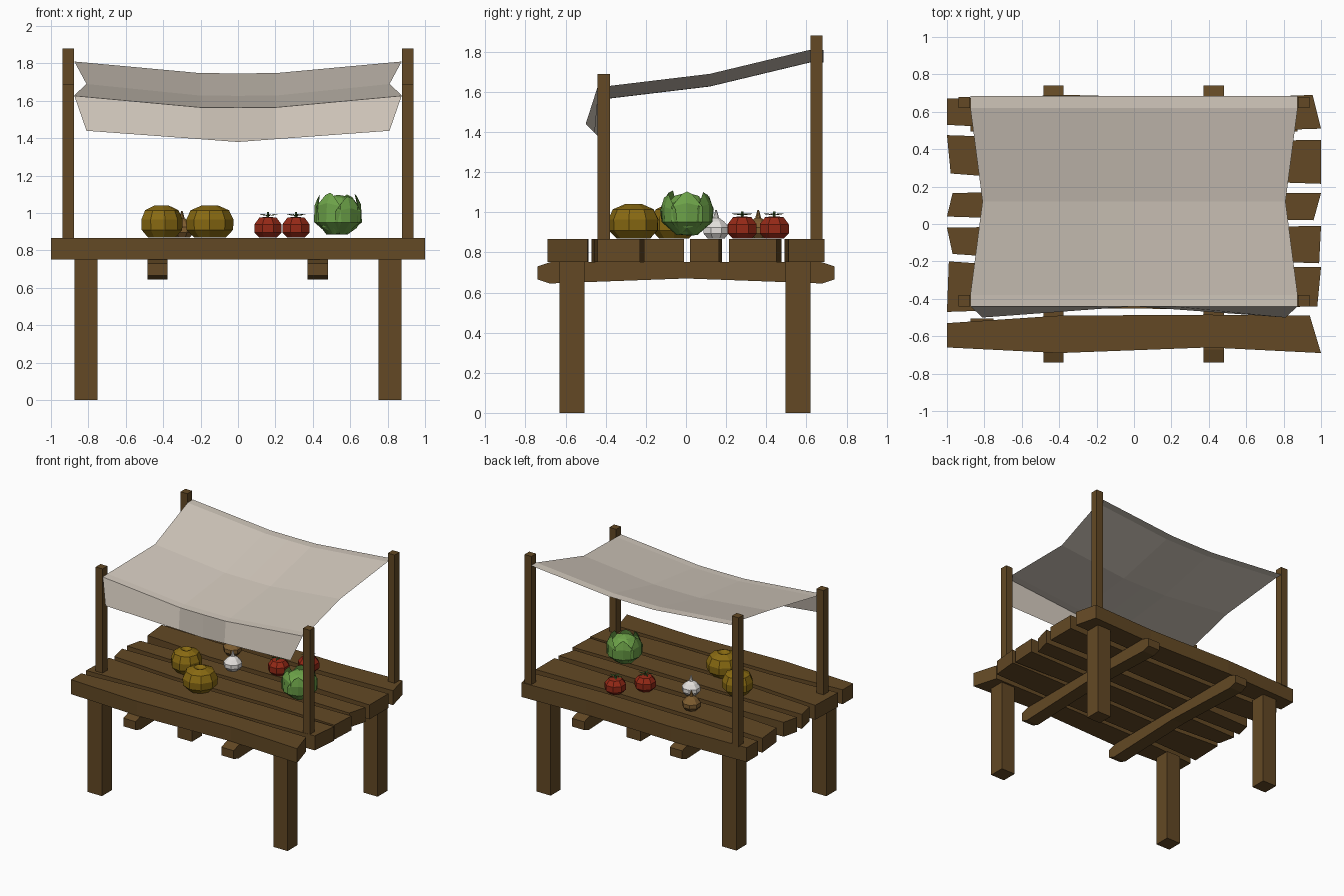
import bpy, bmesh, math, random
from mathutils import Vector

if "Cube" in bpy.data.objects:
    bpy.data.objects.remove(bpy.data.objects["Cube"])

random.seed(4)

def mat(name, r, g, b):
    m = bpy.data.materials.new(name)
    m.diffuse_color = (r, g, b, 1)
    m.use_nodes = True
    m.node_tree.nodes["Principled BSDF"].inputs["Base Color"].default_value = m.diffuse_color
    return m

WOOD = mat("brown wood", 0.125, 0.066, 0.018)
CANVAS = mat("canvas", 0.64, 0.575, 0.50)
GOLD = mat("golden squash", 0.25, 0.145, 0.006)
RED = mat("tomato red", 0.30, 0.022, 0.008)
LEAF = mat("cabbage green", 0.15, 0.36, 0.065)
STEM = mat("stem green", 0.05, 0.12, 0.025)
WHITE = mat("garlic white", 0.78, 0.75, 0.72)
ONION = mat("onion brown", 0.21, 0.11, 0.03)

def make(name, verts, faces, m, fix=True):
    me = bpy.data.meshes.new(name)
    me.from_pydata([tuple(v) for v in verts], [], faces)
    if fix:
        bm = bmesh.new()
        bm.from_mesh(me)
        bmesh.ops.recalc_face_normals(bm, faces=bm.faces)
        bm.to_mesh(me)
        bm.free()
    me.materials.append(m)
    ob = bpy.data.objects.new(name, me)
    bpy.context.collection.objects.link(ob)
    return ob

def prism(name, bottom, top, m):
    """Solid between two matching outlines."""
    n = len(bottom)
    faces = [tuple(range(n)), tuple(range(n, 2 * n))]
    faces += [(i, (i + 1) % n, n + (i + 1) % n, n + i) for i in range(n)]
    return make(name, bottom + top, faces, m)

def box(name, x0, x1, y0, y1, z0, z1, m):
    o = [(x0, y0), (x1, y0), (x1, y1), (x0, y1)]
    return prism(name, [(x, y, z0) for x, y in o], [(x, y, z1) for x, y in o], m)

def lathe(name, x, y, profile, m, n=8, turn=0.4):
    """Low-poly turned shape from (radius, height) pairs."""
    verts, faces = [], []
    for r, z in profile:
        for i in range(n):
            a = turn + 2 * math.pi * i / n
            verts.append((x + r * math.cos(a), y + r * math.sin(a), z))
    for k in range(len(profile) - 1):
        for i in range(n):
            j = (i + 1) % n
            faces.append((k * n + i, k * n + j, (k + 1) * n + j, (k + 1) * n + i))
    faces += [tuple(range(n)), tuple(range((len(profile) - 1) * n, len(profile) * n))]
    return make(name, verts, faces, m)

# Legs and posts
for sx, side in ((-1, "left"), (1, "right")):
    xa, xb = sorted((sx * 0.75, sx * 0.875))
    box("front_leg_" + side, xa, xb, -0.63, -0.505, 0, 0.755, WOOD)
    box("back_leg_" + side, xa, xb, 0.495, 0.62, 0, 0.755, WOOD)
    xa, xb = sorted((sx * 0.877, sx * 0.937))
    box("front_post_" + side, xa, xb, -0.44, -0.38, 0.86, 1.69, WOOD)
    box("back_post_" + side, xa, xb, 0.62, 0.68, 0.86, 1.88, WOOD)

# Uneven tabletop planks: (x, y) outlines, anticlockwise
planks = [
    [(-1, -.66), (-.4, -.69), (.4, -.66), (1, -.69), (.94, -.49), (.4, -.485), (-.4, -.49), (-1, -.53)],
    [(-1, -.47), (-.4, -.45), (.4, -.455), (.98, -.44), (1, -.23), (.4, -.23), (-.4, -.24), (-.99, -.20)],
    [(-.97, -.16), (-.4, -.20), (.4, -.19), (.99, -.21), (1, -.01), (.4, -.02), (-.4, -.01), (-1, -.02)],
    [(-1, .04), (-.4, .02), (.4, .03), (.96, .02), (1, .165), (.4, .17), (-.4, .18), (-.97, .165)],
    [(-.98, .27), (-.4, .225), (.4, .235), (1, .215), (1, .45), (.4, .44), (-.4, .455), (-1, .475)],
    [(-1, .53), (-.4, .50), (.4, .49), (1, .51), (.955, .69), (.4, .67), (-.35, .69), (-1, .67)],
]
for k, o in enumerate(planks):
    prism(f"table_plank_{k + 1}", [(x, y, 0.752) for x, y in o], [(x, y, 0.866) for x, y in o], WOOD)

# Cross beams under the planks
beam = [(-.74, .73), (-.74, .665), (-.68, .645), (0, .67), (.68, .645), (.74, .665), (.74, .73), (.67, .753), (-.67, .753)]
for x0, side in ((-.485, "left"), (.372, "right")):
    prism("cross_beam_" + side, [(x0, y, z) for y, z in beam], [(x0 + .108, y, z) for y, z in beam], WOOD)

# Sagging canopy: rows of (y, edge height, half width), last row is the front flap
rows = [(.685, 1.81, .875), (.62, 1.81, .875), (.12, 1.69, .81), (-.38, 1.63, .875), (-.44, 1.627, .875)]
verts, faces = [], []
for y, z, w in rows:
    verts += [(-w, y, z), (-.2, y, z - .062), (0, y, z - .063), (.2, y, z - .062), (w, y, z)]
verts += [(-.81, -.50, 1.44), (-.2, -.455, 1.395), (0, -.44, 1.38), (.2, -.455, 1.395), (.81, -.50, 1.44)]
for r in range(len(rows)):
    for c in range(4):
        a = r * 5 + c
        faces.append((a, a + 5, a + 6, a + 1))
make("canopy_cloth", verts, faces, CANVAS, fix=False)

# Squashes
for k, (x, y, r) in enumerate(((-.41, -.06, .115), (-.15, -.26, .13))):
    lathe(f"squash_{k + 1}", x, y, [(r * .65, .868), (r * .97, .91), (r * .99, .965), (r * .8, 1.015),
                                   (r * .35, 1.04), (r * .08, 1.025)], GOLD, 9, k * .5)

# Tomatoes with leafy stems
for k, (x, y) in enumerate(((.16, .28), (.31, .44))):
    lathe(f"tomato_{k + 1}", x, y, [(.05, .868), (.078, .895), (.078, .94), (.05, .975), (.012, .98)], RED, 8)
    v, f = [], []
    for i in range(5):
        a = 2 * math.pi * i / 5 + k
        d, s = Vector((math.cos(a), math.sin(a), 0)), Vector((-math.sin(a), math.cos(a), 0))
        c, b = Vector((x, y, .984)), len(v)
        v += [c, c + d * .03 - s * .011 + Vector((0, 0, .01)), c + d * .06 + Vector((0, 0, .008)),
              c + d * .03 + s * .011 + Vector((0, 0, .01))]
        f.append((b, b + 1, b + 2, b + 3))
    make(f"tomato_stem_{k + 1}", v, f, STEM, fix=False)
    lathe(f"tomato_stalk_{k + 1}", x, y, [(.008, .975), (.006, 1.005)], STEM, 4)

# Garlic and onion bulbs
bulb = [(.045, .868), (.068, .895), (.068, .925), (.042, .955), (.016, .972), (.004, 1.012)]
lathe("garlic_bulb", -.15, .15, bulb, WHITE, 8)
lathe("onion_bulb", -.30, .36, bulb, ONION, 8)

# Cabbage heart
centre = Vector((.535, .005, .985))
bm = bmesh.new()
bmesh.ops.create_icosphere(bm, subdivisions=2, radius=.115)
for v in bm.verts:
    v.co *= random.uniform(.95, 1.05)
    v.co.z = max(v.co.z, -.1)
    v.co += centre
me = bpy.data.meshes.new("cabbage_heart")
bm.to_mesh(me)
bm.free()
me.materials.append(LEAF)
bpy.context.collection.objects.link(bpy.data.objects.new("cabbage_heart", me))

# Cabbage outer leaves cupped round the heart: (height angle, spread, radius)
leaf_rows = [(-62, 20, .112), (-15, 38, .132), (25, 36, .137), (52, 14, .148)]
for i in range(6):
    v, f = [], []
    lift = random.uniform(-8, 8)
    for e, s, r in leaf_rows:
        for t in (-1, 0, 1):
            a, el = math.radians(i * 60 + t * s), math.radians(e + lift * (e > 0) - 8 * abs(t) * (e > 0))
            v.append(centre + r * Vector((math.cos(a) * math.cos(el), math.sin(a) * math.cos(el), math.sin(el))))
    for k in range(3):
        for c in range(2):
            b = k * 3 + c
            f.append((b, b + 1, b + 4, b + 3))
    make(f"cabbage_leaf_{i + 1}", v, f, LEAF, fix=False)
